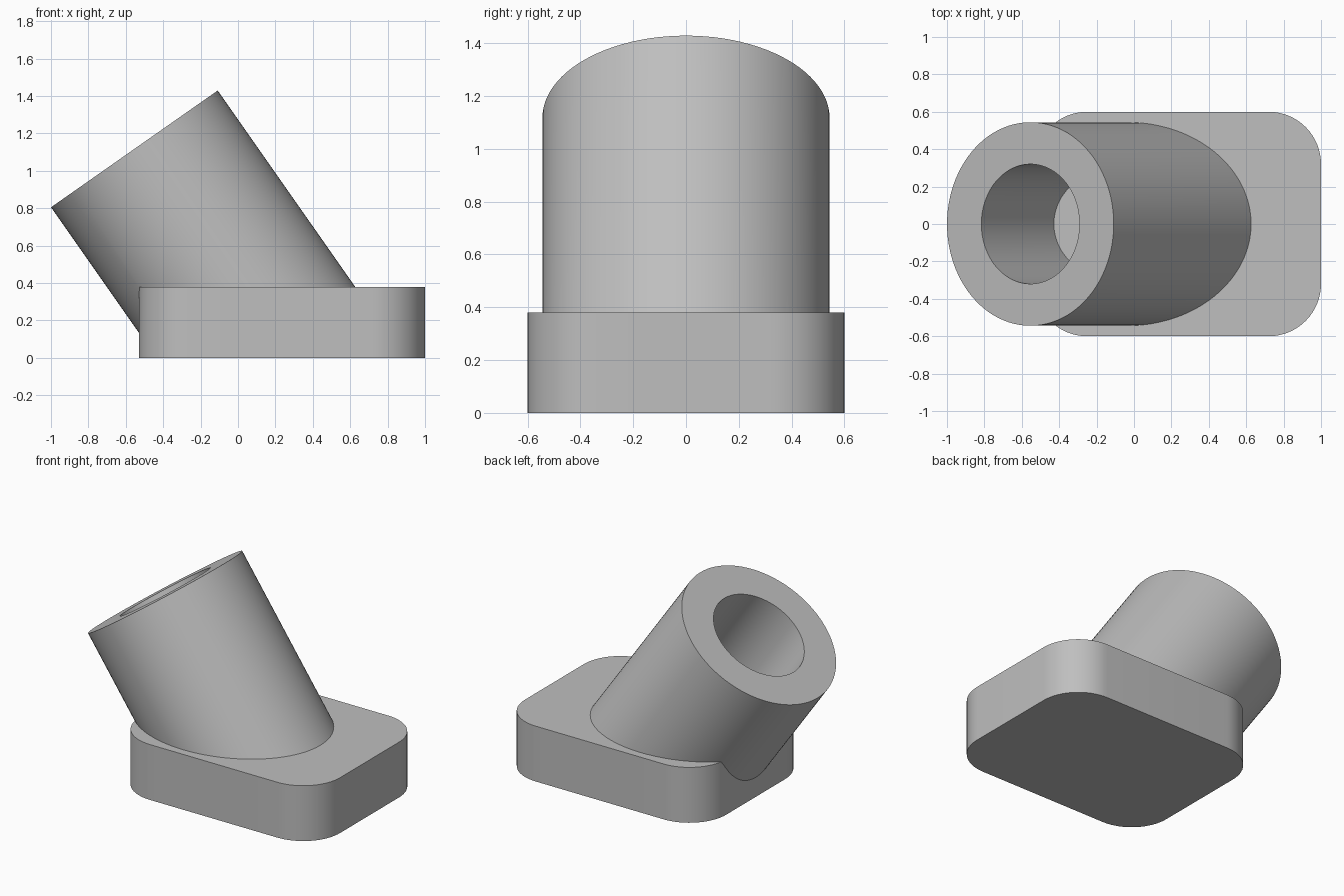
import bpy, bmesh
from math import sin, cos, pi, radians
from mathutils import Vector, Matrix

if "Cube" in bpy.data.objects:
    bpy.data.objects.remove(bpy.data.objects["Cube"])

TILT = radians(35)
MOUTH = Vector((-0.554, 0, 1.117))
SIDES = 96

grey = bpy.data.materials.new("light_grey")
grey.use_nodes = True
COLOUR = (0.52, 0.52, 0.52, 1)
grey.diffuse_color = COLOUR
grey.node_tree.nodes["Principled BSDF"].inputs["Base Color"].default_value = COLOUR


def make_object(name, bm):
    bmesh.ops.recalc_face_normals(bm, faces=bm.faces)
    mesh = bpy.data.meshes.new(name)
    bm.to_mesh(mesh)
    bm.free()
    mesh.materials.append(grey)
    obj = bpy.data.objects.new(name, mesh)
    bpy.context.collection.objects.link(obj)
    return obj


def bridge(bm, a, b):
    for i in range(len(a)):
        j = (i + 1) % len(a)
        bm.faces.new((a[i], a[j], b[j], b[i]))


# Base block: rounded rectangle, extruded upwards
def rounded_block(x0, x1, half_y, height, radius, steps=16):
    bm = bmesh.new()
    corners = [(x1 - radius, half_y - radius), (x0 + radius, half_y - radius),
               (x0 + radius, radius - half_y), (x1 - radius, radius - half_y)]
    outline = []
    for q, (cx, cy) in enumerate(corners):
        for s in range(steps + 1):
            a = (q + s / steps) * pi / 2
            outline.append((cx + radius * cos(a), cy + radius * sin(a)))
    low, high = ([bm.verts.new((x, y, z)) for x, y in outline] for z in (0, height))
    bridge(bm, low, high)
    bm.faces.new(low)
    bm.faces.new(high)
    return make_object("base_block", bm)


# Leaning socket: blind bore, flat rim, outer wall ending level inside the base
def leaning_socket(outer, inner, depth, foot_z):
    bm = bmesh.new()
    lean = Matrix.Rotation(-TILT, 3, "Y")
    axis = lean @ Vector((0, 0, 1))

    def ring(radius, drop):
        points = []
        for i in range(SIDES):
            a = 2 * pi * i / SIDES
            points.append(MOUTH + lean @ Vector((radius * cos(a), radius * sin(a), -drop)))
        return points

    rim = ring(outer, 0)
    foot = [p - axis * ((p.z - foot_z) / axis.z) for p in rim]
    loops = [[bm.verts.new(p) for p in pts]
             for pts in (ring(inner, depth), ring(inner, 0), rim, foot)]
    for a, b in zip(loops, loops[1:]):
        bridge(bm, a, b)
    bm.faces.new(loops[0])
    bm.faces.new(loops[-1])
    return make_object("leaning_socket", bm)


base = rounded_block(-0.53, 1.0, 0.6, 0.38, 0.28)
socket = leaning_socket(0.544, 0.32, 0.88, 0.05)

# Fuse the socket into the base
union = base.modifiers.new("fuse", "BOOLEAN")
union.operation = "UNION"
union.solver = "EXACT"
union.object = socket
bpy.ops.object.select_all(action="DESELECT")
bpy.context.view_layer.objects.active = base
base.select_set(True)
bpy.ops.object.modifier_apply(modifier=union.name)
bpy.data.objects.remove(socket)
base.name = "angled_socket_on_base"
bpy.ops.object.shade_smooth_by_angle(angle=radians(25))
